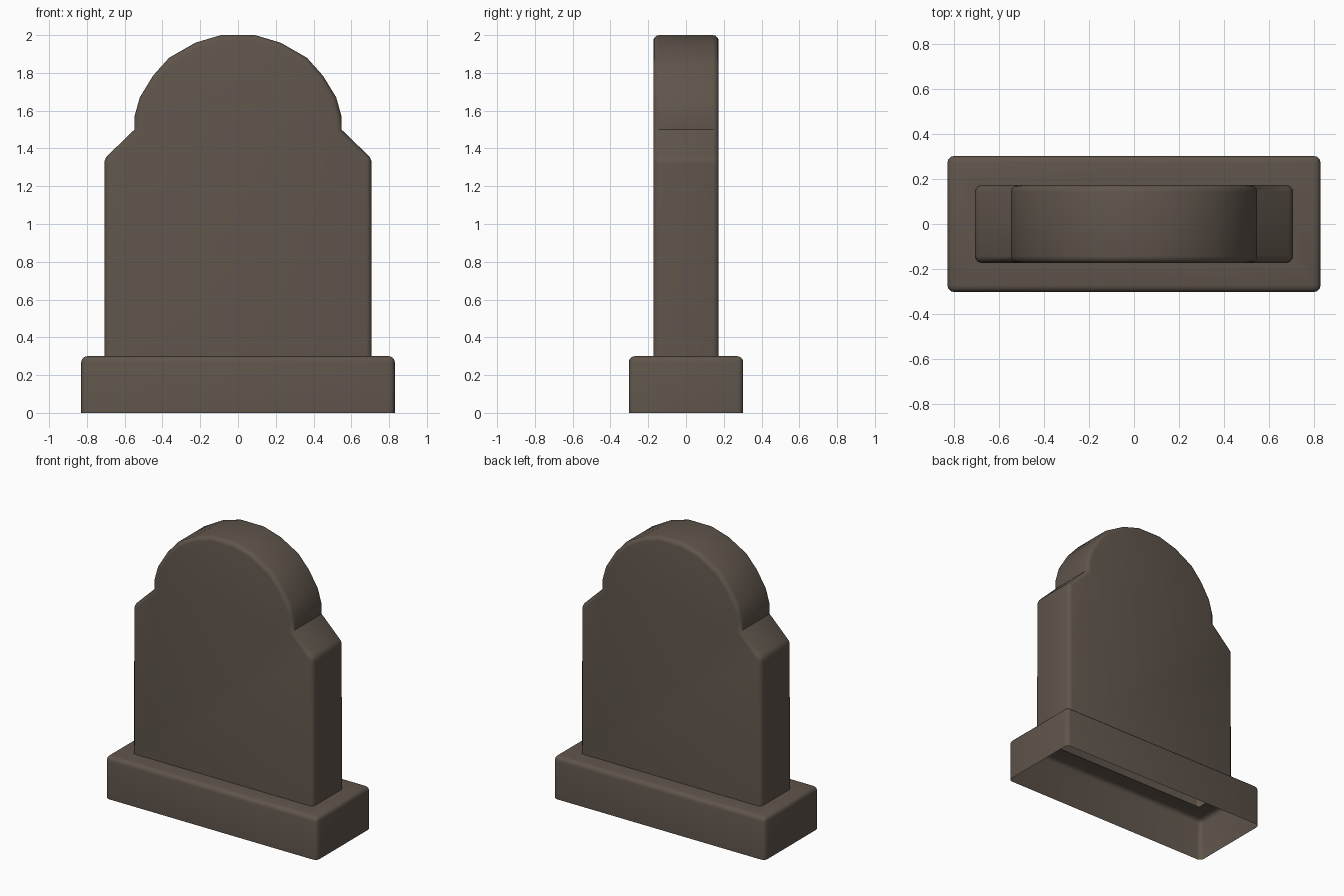
import bpy, bmesh, math

if "Cube" in bpy.data.objects:
    bpy.data.objects.remove(bpy.data.objects["Cube"])

stone = bpy.data.materials.new("brown_grey_stone")
stone.diffuse_color = (0.115, 0.09, 0.071, 1)
stone.use_nodes = True
stone.node_tree.nodes["Principled BSDF"].inputs["Base Color"].default_value = stone.diffuse_color


def finish(name, bm):
    mesh = bpy.data.meshes.new(name)
    bm.to_mesh(mesh)
    bm.free()
    mesh.materials.append(stone)
    obj = bpy.data.objects.new(name, mesh)
    bpy.context.collection.objects.link(obj)
    bpy.context.view_layer.objects.active = obj
    obj.select_set(True)
    bpy.ops.object.shade_smooth_by_angle(angle=math.radians(40))
    obj.select_set(False)


def open_prism(loop_a, loop_b, skip):
    """Join two outlines with walls, leaving out the wall numbered skip."""
    bm = bmesh.new()
    a = [bm.verts.new(p) for p in loop_a]
    b = [bm.verts.new(p) for p in loop_b]
    n = len(a)
    bm.faces.new(a)
    bm.faces.new(b[::-1])
    for i in range(n):
        if i != skip:
            j = (i + 1) % n
            bm.faces.new((a[j], a[i], b[i], b[j]))
    bmesh.ops.recalc_face_normals(bm, faces=bm.faces)
    return bm


def round_edges(bm, test, size=0.03):
    edges = [e for e in bm.edges if len(e.link_faces) == 2 and test(e)]
    bmesh.ops.bevel(bm, geom=edges, offset=size, segments=3, profile=0.5,
                    affect='EDGES', clamp_overlap=True)


# Slab with rounded head and sloped shoulders, open underneath
half = [(0.708, 0.3), (0.708, 1.345), (0.548, 1.5), (0.548, 1.57),
        (0.52, 1.67), (0.45, 1.785), (0.365, 1.88), (0.225, 1.96), (0.09, 2.0)]
outline = half + [(-x, z) for x, z in reversed(half)]
D = 0.173
bm = open_prism([(x, -D, z) for x, z in outline],
                [(x, D, z) for x, z in outline], len(outline) - 1)


def slab_edge(e):
    v, w = (v.co for v in e.verts)
    if abs(v.y - w.y) < 0.01:
        return True                       # front and back rims
    return abs(v.z - 1.345) < 0.01        # shoulder corners


round_edges(bm, slab_edge)
finish("headstone_slab", bm)

# Plinth: hollow box open at the bottom, with a slot under the slab
X, Y, H = 0.83, 0.303, 0.3
rect = [(-X, 0), (X, 0), (X, H), (-X, H)]
bm = open_prism([(x, -Y, z) for x, z in rect],
                [(x, Y, z) for x, z in rect], 0)
round_edges(bm, lambda e: True)
top = max((f for f in bm.faces if f.normal.z > 0.99), key=lambda f: f.calc_area())
inner = bmesh.ops.inset_region(bm, faces=[top], thickness=0.05)
for v in top.verts:
    v.co.x = math.copysign(0.7, v.co.x)
    v.co.y = math.copysign(D - 0.008, v.co.y)
bmesh.ops.delete(bm, geom=[top], context='FACES')
finish("plinth", bm)
